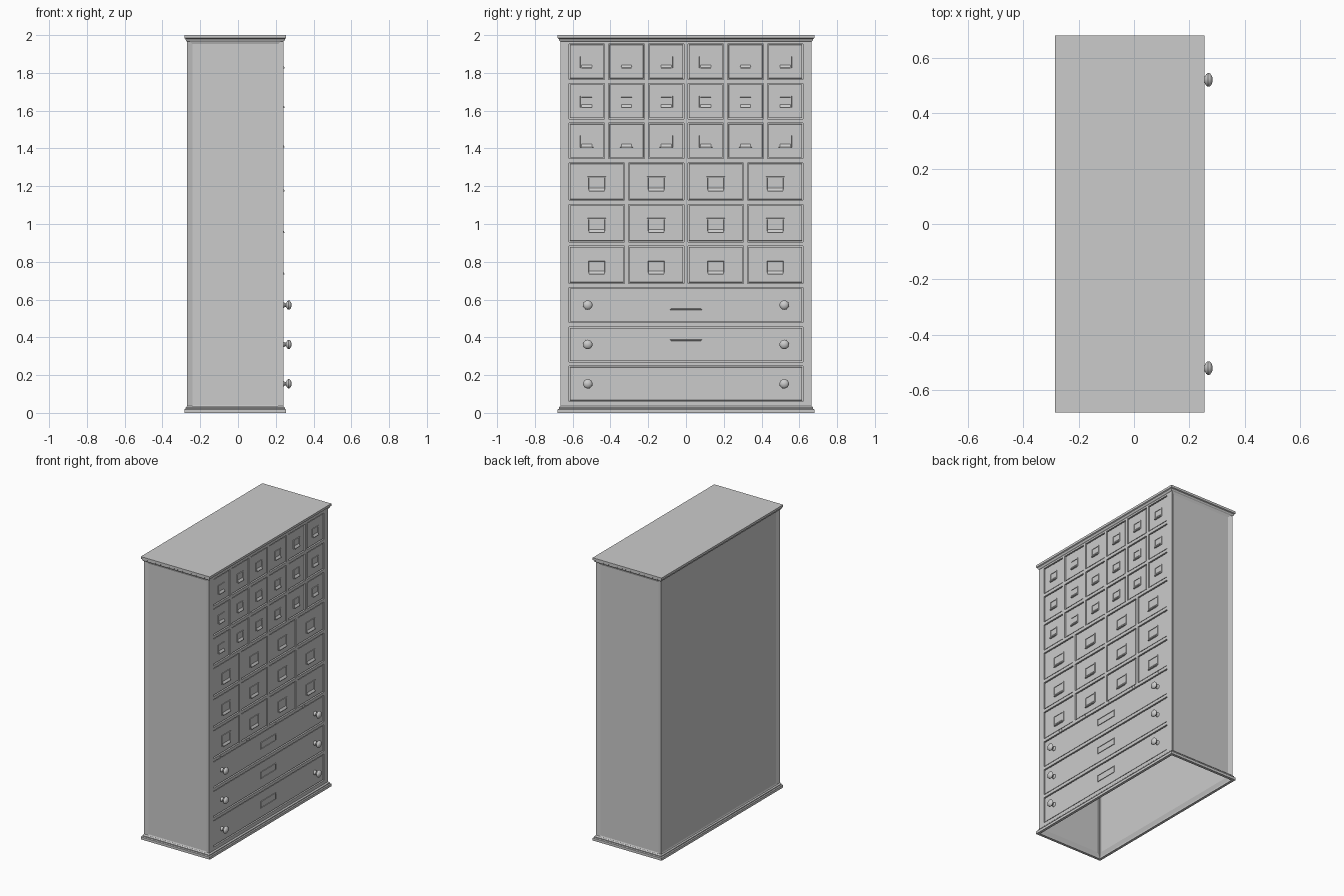
import bpy, bmesh, math
from mathutils import Matrix, Vector

if "Cube" in bpy.data.objects:
    bpy.data.objects.remove(bpy.data.objects["Cube"])

X0, X1, Y = -0.27, 0.24, 0.665      # carcass back, front and half width
FACE = X1 - 0.004                   # plane of the drawer fronts


def finish(bm, name, smooth=False):
    me = bpy.data.meshes.new(name)
    bm.to_mesh(me)
    bm.free()
    ob = bpy.data.objects.new(name, me)
    bpy.context.collection.objects.link(ob)
    if smooth:
        bpy.ops.object.select_all(action='DESELECT')
        ob.select_set(True)
        bpy.context.view_layer.objects.active = ob
        bpy.ops.object.shade_smooth_by_angle(angle=math.radians(40))
    return ob


def inset(bm, faces, width, depth):
    bmesh.ops.inset_individual(bm, faces=faces, thickness=width, depth=depth,
                               use_even_offset=True)


def quad(bm, y0, y1, z0, z1, x=X1):
    return bm.faces.new([bm.verts.new((x, y, z)) for y, z in
                         ((y0, z0), (y1, z0), (y1, z1), (y0, z1))])


def moulding(name, profile, cap):
    """Rectangular rings at (offset, z), bridged into a moulding."""
    bm = bmesh.new()
    rings = []
    for o, z in profile:
        rings.append([bm.verts.new(p) for p in (
            (X0 - o, -Y - o, z), (X1 + o, -Y - o, z),
            (X1 + o, Y + o, z), (X0 - o, Y + o, z))])
    for a, b in zip(rings, rings[1:]):
        for i in range(4):
            j = (i + 1) % 4
            bm.faces.new((a[i], a[j], b[j], b[i]))
    if cap:
        bm.faces.new(rings[-1])
    return finish(bm, name)


# Hollow carcass: open underneath, recessed side and back panels
bm = bmesh.new()
bmesh.ops.create_cube(bm, size=1, matrix=Matrix.Translation(((X0 + X1) / 2, 0, 0.995))
                      @ Matrix.Diagonal((X1 - X0, 2 * Y, 1.97, 1)))
bm.normal_update()
bmesh.ops.delete(bm, geom=[f for f in bm.faces if f.normal.z < -0.5 or f.normal.x > 0.5],
                 context='FACES_ONLY')
inset(bm, [f for f in bm.faces if abs(f.normal.z) < 0.5], 0.028, -0.01)
finish(bm, "carcass")

# Top and base mouldings
moulding("top_moulding", [(0, 1.966), (0.005, 1.97), (0.008, 1.976), (0.008, 1.98),
                          (0.0145, 1.984), (0.0145, 2.0)], True)
moulding("base_moulding", [(-0.004, 0.01), (-0.004, 0), (0.0145, 0), (0.0145, 0.018),
                           (0.008, 0.022), (0.008, 0.028), (0, 0.036)], False)

# Drawer rows: (first z, row height, number of rows, columns)
W, ZB, ZT = 0.63, 0.05, 1.965
cells = []
for z0, h, rows, cols in ((0.05, 0.2083, 3, 1), (0.675, 0.22, 3, 4), (1.335, 0.21, 3, 6)):
    w = 2 * W / cols
    for r in range(rows):
        for c in range(cols):
            cells.append((-W + c * w, -W + (c + 1) * w, z0 + r * h, z0 + (r + 1) * h, cols))

# Front frame border and raised drawer fronts set in recesses
bm = bmesh.new()
drawers = [quad(bm, *c[:4]) for c in cells]
quad(bm, -Y, -W, 0.01, 1.98)
quad(bm, W, Y, 0.01, 1.98)
quad(bm, -W, W, 0.01, ZB)
quad(bm, -W, W, ZT, 1.98)
bm.normal_update()
inset(bm, drawers, 0.011, 0)
inset(bm, drawers, 0.0, -0.012)
inset(bm, drawers, 0.005, 0)
inset(bm, drawers, 0.001, 0.008)
finish(bm, "drawer_fronts")


def label_frame(bm, y, z, w, h, border):
    """Raised rim around a card slot."""
    f = quad(bm, y - w / 2, y + w / 2, z - h / 2, z + h / 2, FACE)
    bm.normal_update()
    inset(bm, [f], 0.0005, 0.004)
    inset(bm, [f], border, 0)
    inset(bm, [f], 0.0005, -0.0035)


def lip(bm, y, z, w):
    """Sloped finger pull below the card slot."""
    prof = ((FACE, 0.011), (0.247, -0.004), (0.247, -0.008), (FACE, -0.008))
    a, b = [[bm.verts.new((x, y + s * w / 2, z + dz)) for x, dz in prof] for s in (-1, 1)]
    new = [bm.faces.new(a), bm.faces.new(b[::-1])]
    for i in range(4):
        j = (i + 1) % 4
        new.append(bm.faces.new((a[j], a[i], b[i], b[j])))
    bmesh.ops.recalc_face_normals(bm, faces=new)


# Card holders with pulls on small drawers, plain label frames on wide ones
bm = bmesh.new()
for y0, y1, z0, z1, cols in cells:
    y, z = (y0 + y1) / 2, (z0 + z1) / 2
    if cols == 1:
        label_frame(bm, y, z, 0.17, 0.05, 0.005)
    elif cols == 4:
        label_frame(bm, y, z - 0.012, 0.10, 0.075, 0.007)
        lip(bm, y, z - 0.045, 0.08)
    else:
        label_frame(bm, y, z - 0.003, 0.07, 0.062, 0.006)
        lip(bm, y, z - 0.028, 0.055)
finish(bm, "label_holders")

# Turned knobs on the wide drawers: (x, radius) profile
KNOB = ((0.232, 0.016), (0.243, 0.014), (0.249, 0.009), (0.255, 0.011), (0.260, 0.020),
        (0.267, 0.025), (0.274, 0.0235), (0.280, 0.016), (0.2835, 0.007), (0.284, 0))
bm = bmesh.new()
for y0, y1, z0, z1, cols in cells[:3]:
    for side in (-0.52, 0.52):
        c = Vector((0, side, (z0 + z1) / 2))
        vs = [bm.verts.new(c + Vector((x, r, 0))) for x, r in KNOB]
        es = [bm.edges.new(p) for p in zip(vs, vs[1:])]
        bmesh.ops.spin(bm, geom=vs + es, cent=c, axis=(1, 0, 0),
                       angle=2 * math.pi, steps=20)
bmesh.ops.remove_doubles(bm, verts=bm.verts[:], dist=1e-5)
bmesh.ops.recalc_face_normals(bm, faces=bm.faces[:])
finish(bm, "knobs", smooth=True)
